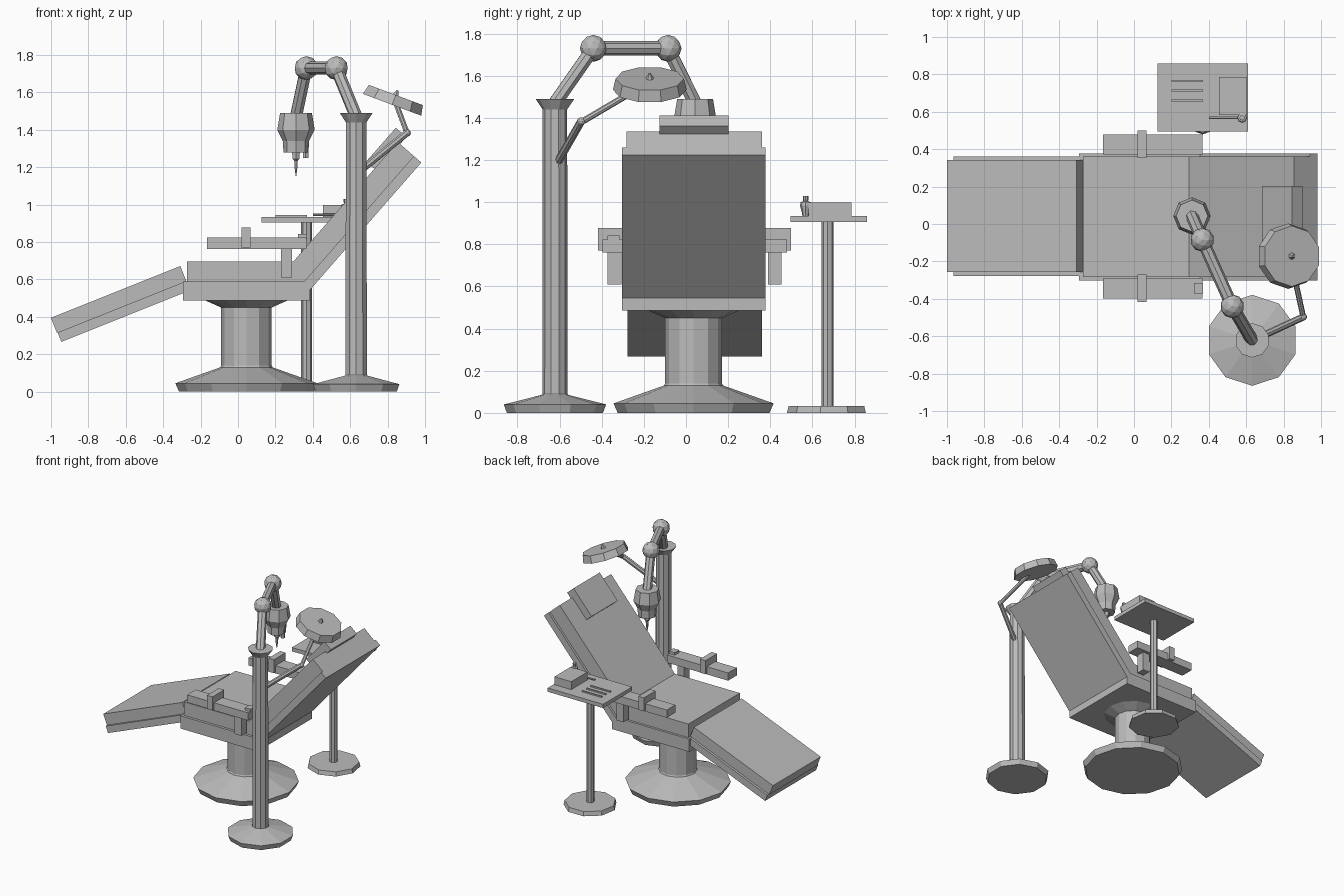
import bpy, bmesh, math
from mathutils import Matrix, Vector

if "Cube" in bpy.data.objects:
    bpy.data.objects.remove(bpy.data.objects["Cube"])

grey = bpy.data.materials.new("plain grey")
grey.diffuse_color = (0.5, 0.5, 0.5, 1)
grey.use_nodes = True
grey.node_tree.nodes["Principled BSDF"].inputs["Base Color"].default_value = grey.diffuse_color


def finish(name, bm, matrix=Matrix()):
    bmesh.ops.recalc_face_normals(bm, faces=bm.faces)
    me = bpy.data.meshes.new(name)
    bm.to_mesh(me)
    bm.free()
    me.materials.append(grey)
    ob = bpy.data.objects.new(name, me)
    ob.matrix_world = matrix
    bpy.context.collection.objects.link(ob)
    return ob


def box(name, x, y, z, matrix=Matrix()):
    """Box from (min, max) ranges, optionally placed by a matrix."""
    bm = bmesh.new()
    bmesh.ops.create_cube(bm, size=1)
    for v in bm.verts:
        v.co = [(r[0] + r[1]) / 2 + c * (r[1] - r[0]) for r, c in zip((x, y, z), v.co)]
    return finish(name, bm, matrix)


def lathe(name, sides, profile, matrix=Matrix()):
    """Capped solid of revolution from (radius, z) points; first vertex at -y."""
    bm = bmesh.new()
    rings = []
    for r, z in profile:
        angles = [2 * math.pi * i / sides - math.pi / 2 for i in range(sides)]
        rings.append([bm.verts.new((r * math.cos(a), r * math.sin(a), z)) for a in angles])
    for lo, hi in zip(rings, rings[1:]):
        for i in range(sides):
            j = (i + 1) % sides
            bm.faces.new((lo[i], lo[j], hi[j], hi[i]))
    bm.faces.new(rings[0][::-1])
    bm.faces.new(rings[-1])
    return finish(name, bm, matrix)


def rod(name, a, b, r0, r1=None, sides=8):
    a, b = Vector(a), Vector(b)
    d = b - a
    m = Matrix.Translation(a) @ d.to_track_quat('Z', 'Y').to_matrix().to_4x4()
    return lathe(name, sides, [(r0, 0), (r1 or r0, d.length)], m)


def ball(name, p, r):
    bm = bmesh.new()
    bmesh.ops.create_icosphere(bm, subdivisions=2, radius=r)
    return finish(name, bm, Matrix.Translation(p))


def tilted(x, z, degrees):
    """Frame at (x, z) whose x axis rises by the given angle."""
    return Matrix.Translation((x, 0, z)) @ Matrix.Rotation(math.radians(-degrees), 4, 'Y')


WIDE, NARROW = (-0.303, 0.378), (-0.283, 0.36)

# Chair pedestal and seat
lathe("chair_pedestal", 12, [(0.36, 0), (0.38, 0.045), (0.14, 0.13), (0.135, 0.14),
                             (0.135, 0.45), (0.225, 0.49)], Matrix.Translation((0.045, 0.036, 0)))
box("seat_frame", (-0.293, 0.385), WIDE, (0.487, 0.588))
box("seat_cushion", (-0.273, 0.375), NARROW, (0.588, 0.695))

# Leg rest
leg = tilted(-1.0, 0.395, 21.8)
box("leg_cushion", (0, 0.745), (-0.257, 0.341), (-0.086, 0), leg)
box("leg_frame", (0.004, 0.745), (-0.277, 0.36), (-0.14, -0.086), leg)

# Reclined back and headrest
back = tilted(0.98, 1.225, 48.85)
box("back_frame", (-0.903, 0), WIDE, (0, 0.053), back)
box("back_cushion", (-0.903, 0), NARROW, (0.053, 0.167), back)
box("headrest", (-0.19, 0.05), (-0.125, 0.202), (0.15, 0.225), back)

# Armrests with straps, mirrored about the chair middle
MID = 0.041
for side, label in ((-1, "right"), (1, "left")):
    def span(a, b):
        return tuple(sorted((MID + side * a, MID + side * b)))
    box(label + "_armrest", (-0.167, 0.367), span(0.33, 0.438), (0.762, 0.823))
    box(label + "_arm_post", (0.23, 0.29), span(0.347, 0.413), (0.61, 0.765))
    box(label + "_arm_strap", (0.02, 0.068), span(0.312, 0.458), (0.77, 0.877))
box("arm_control", (0.32, 0.37), (-0.372, -0.315), (0.815, 0.843))

# Instrument tray on its stand
stand = Matrix.Translation((0.367, 0.672, 0))
lathe("tray_base", 9, [(0.193, 0), (0.185, 0.033)], stand)
lathe("tray_post", 8, [(0.029, 0.02), (0.029, 0.91)], stand)
box("tray", (0.125, 0.61), (0.495, 0.858), (0.905, 0.935))
box("tray_case", (0.455, 0.603), (0.582, 0.785), (0.935, 0.998))
for i in range(3):
    y = 0.66 + i * 0.053
    box(f"tray_tool_{i + 1}", (0.2, 0.37), (y - 0.005, y + 0.005), (0.93, 0.945))
rod("tray_probe", (0.4, 0.568, 0.945), (0.57, 0.568, 0.945), 0.007, sides=6)
lathe("vial", 8, [(0.015, 0.93), (0.018, 0.95), (0.027, 0.985), (0.024, 1.0), (0.012, 1.005),
                  (0.014, 1.03)], Matrix.Translation((0.578, 0.568, 0)))

# Arm column
column = Matrix.Translation((0.632, -0.622, 0))
lathe("arm_column", 10, [(0.228, 0), (0.243, 0.04), (0.065, 0.085), (0.06, 0.09), (0.058, 1.44),
                         (0.092, 1.49)], column)

# Jointed arm
path = [(0.632, -0.622, 1.47), (0.525, -0.44, 1.73), (0.365, -0.085, 1.73), (0.31, 0.043, 1.47)]
for i in range(3):
    rod(f"arm_link_{i + 1}", path[i], path[i + 1], 0.034)
for i in (1, 2):
    ball(f"arm_joint_{i}", path[i], 0.064)

# Drill head with chuck, bit and side nozzle
head = Matrix.Translation((0.31, 0.043, 0))
lathe("drill_head", 8, [(0.067, 1.28), (0.07, 1.34), (0.1, 1.40), (0.085, 1.49)], head)
lathe("drill_bit", 6, [(0.002, 1.153), (0.009, 1.2), (0.011, 1.235), (0.022, 1.245),
                       (0.024, 1.29)], head)
rod("side_nozzle", (0.362, 0.043, 1.25), (0.362, 0.043, 1.32), 0.017, sides=6)

# Lamp and its bent arm
lamp = Matrix.Translation((0.834, -0.172, 1.56)) @ Matrix.Rotation(math.radians(20.5), 4, 'Y')
lathe("lamp_disc", 10, [(0.175, -0.028), (0.162, 0.028)], lamp)
lathe("lamp_knob", 6, [(0.02, 0.026), (0.006, 0.055)], lamp)
rod("lamp_arm_lower", (0.64, -0.62, 1.17), (0.905, -0.497, 1.385), 0.019)
rod("lamp_arm_upper", (0.905, -0.497, 1.38), (0.84, -0.2, 1.555), 0.015)
ball("lamp_elbow", (0.905, -0.497, 1.383), 0.02)
